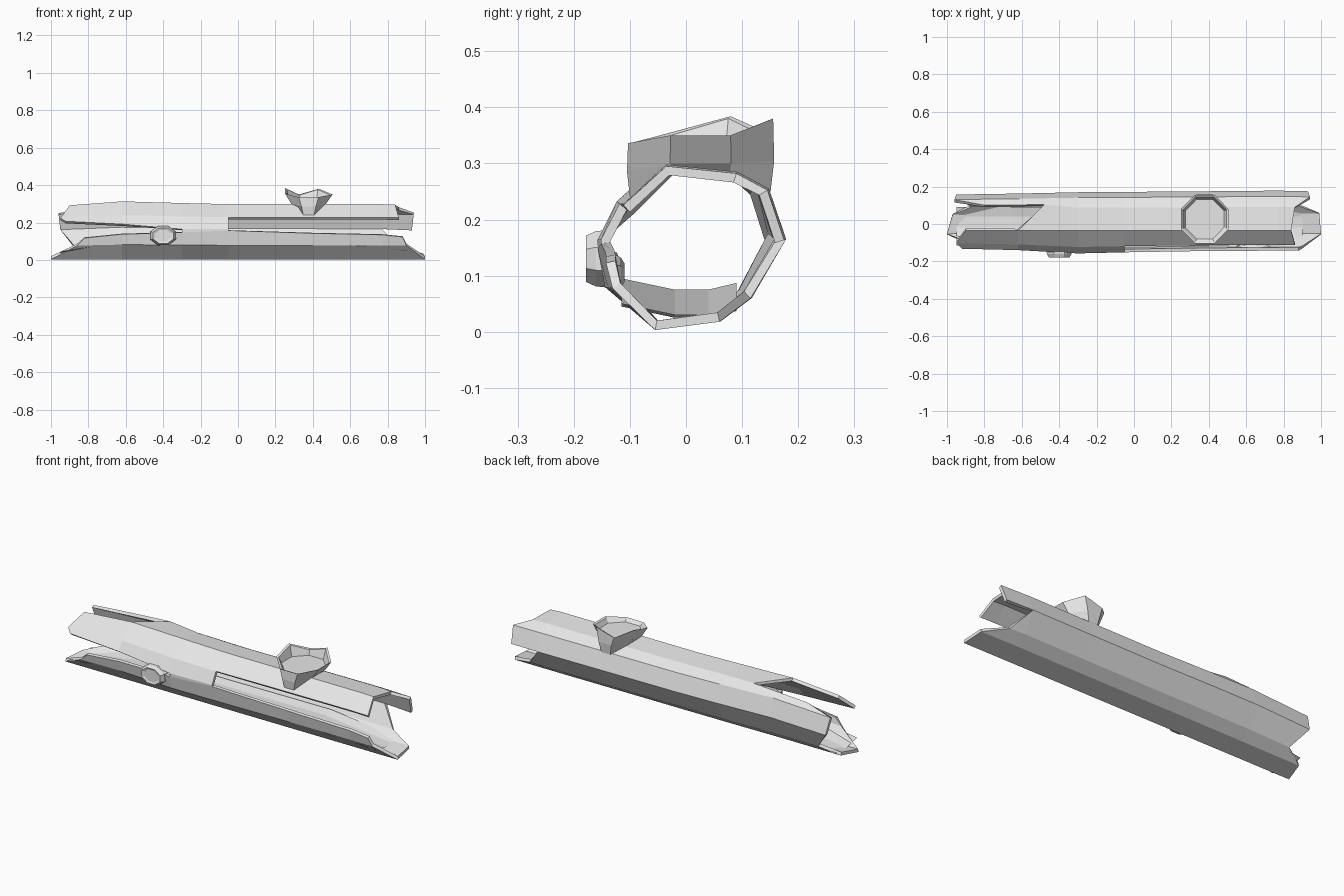
import bpy, bmesh, math
from mathutils import Vector

cube = bpy.data.objects.get("Cube")
if cube:
    bpy.data.objects.remove(cube)

mat = bpy.data.materials.new("pale_grey_wood")
mat.use_nodes = True
GREY = (0.8, 0.8, 0.8, 1)
mat.diffuse_color = GREY
mat.node_tree.nodes["Principled BSDF"].inputs["Base Color"].default_value = GREY


def finish(name, bm):
    mesh = bpy.data.meshes.new(name)
    bm.to_mesh(mesh)
    bm.free()
    mesh.materials.append(mat)
    obj = bpy.data.objects.new(name, mesh)
    bpy.context.collection.objects.link(obj)
    return obj


def bridge(bm, a, b):
    n = len(a)
    for k in range(n):
        bm.faces.new((a[k], a[(k + 1) % n], b[(k + 1) % n], b[k]))


# Hollow log: a faceted ring swept along x, each stave with its own ragged ends
RING = [(-.055, .003), (.06, .018), (.115, .06), (.175, .165), (.145, .255), (.09, .285),
        (-.035, .298), (-.115, .228), (-.147, .165), (-.147, .142), (-.135, .078)]
LEFT = [-1, -.97, -.87, -.95, -.96, -.8, -.9, -.95, -.92, -.82, -.86]
RIGHT = [1, .99, .86, .93, .94, .86, .84, .86, .84, .88, .9]
STATIONS = [None, -.62, -.3, -.05, .4, .77, None]
BACK = [.9, .93, .97, .98, 1, 1.02, 1]      # width of the back half
FRONT = [.9, .95, 1.07, 1.03, .98, .97, .97]  # width of the front half
HEIGHT = [.98, 1.05, 1.02, 1, 1, 1, .99]
# Split staves: panel number -> stations where the wood is missing
SPLITS = {5: [0], 7: [3, 4, 5], 8: [0, 1, 3, 4, 5], 2: [5]}

bm = bmesh.new()
rows = []
for i, x in enumerate(STATIONS):
    row = []
    for k, (y, z) in enumerate(RING):
        px = LEFT[k] if i == 0 else RIGHT[k] if i == 6 else x
        if i == 1 and k == 5:
            px = -.48
        y *= BACK[i] if y > 0 else FRONT[i] if y < -.1 else 1
        z *= HEIGHT[i]
        if k == 5 and i < 2:    # lip of the top split sits further back
            y += .02
        if k == 8:      # upper lip of the front split climbs toward the left end
            z += [.045, .018, -.004, 0, 0, 0, 0][i]
        if k == 9:      # lower lip sinks toward both ends
            z -= [.022, .012, -.002, -.015, 0, .008, .018][i]
        row.append(bm.verts.new((px, y, z)))
    rows.append(row)
for i in range(6):
    for k in range(11):
        if i not in SPLITS.get(k, []):
            n = (k + 1) % 11
            bm.faces.new((rows[i][k], rows[i][n], rows[i + 1][n], rows[i + 1][k]))
# tapered tip of the split stave low on the back
bm.faces.new((rows[5][2], rows[5][3], rows[6][2]))
log = finish("hollow_log", bm)
solid = log.modifiers.new("wall", "SOLIDIFY")
solid.thickness = .017
solid.offset = -1

# Raised wood floor inside the log, sloping out at both ends
bm = bmesh.new()
floor = []
for x, h in ((-.95, .025), (-.65, .07), (.5, .075), (.9, .03)):
    floor.append([bm.verts.new((x, y, h + dz))
                  for y, dz in ((-.115, .02), (-.02, 0), (.04, 0), (.09, .012))])
for a, b in zip(floor, floor[1:]):
    for k in range(3):
        bm.faces.new((a[k], b[k], b[k + 1], a[k + 1]))
finish("inner_floor", bm)

# Broken branch: flared octagonal stump with a jagged rim and shallow hollow
RIM = [.35, .38, .35, .384, .355, .335, .336, .35]
SEAT = [.272, .25, .25, .272, .28, .23, .23, .28]   # follows the top of the log


def octagon(bm, rx, ry, heights):
    ring = []
    for k in range(8):
        a = math.radians(22.5 + 45 * k)
        ring.append(bm.verts.new((.378 + rx * math.cos(a), .026 + ry * math.sin(a), heights[k])))
    return ring


bm = bmesh.new()
base = octagon(bm, .07, .135, SEAT)
waist = octagon(bm, .1, .142, [.3, .305, .305, .3, .3, .285, .285, .3])
rim = octagon(bm, .138, .14, RIM)
lip = octagon(bm, .127, .129, [z - .004 for z in RIM])
well = octagon(bm, .112, .115, [.322] * 8)
for a, b in ((base, waist), (waist, rim), (rim, lip), (lip, well)):
    bridge(bm, a, b)
bm.faces.new(well)
finish("branch_stump", bm)


# Knots: small faceted bosses with a sunken centre
def knot(name, centre, size, layers, sides):
    bm = bmesh.new()
    rings = []
    for r, out in layers:
        ring = []
        for k in range(sides):
            a = math.tau * (k + .5) / sides
            p = Vector((r * size[0] * math.cos(a), -out * size[1], r * size[2] * math.sin(a)))
            ring.append(bm.verts.new(p + Vector(centre)))
        rings.append(ring)
    for a, b in zip(rings, rings[1:]):
        bridge(bm, a, b)
    bm.faces.new(rings[-1])
    bmesh.ops.recalc_face_normals(bm, faces=bm.faces)
    finish(name, bm)


knot("front_knot", (-.4, -.135, .13), (.075, .043, .056),
     [(1, 0), (.95, .6), (.8, 1), (.6, .9)], 8)
knot("inner_knot", (.64, -.13, .105), (.11, -.02, .035),
     [(1, 0), (.8, .7), (.5, 1)], 7)
